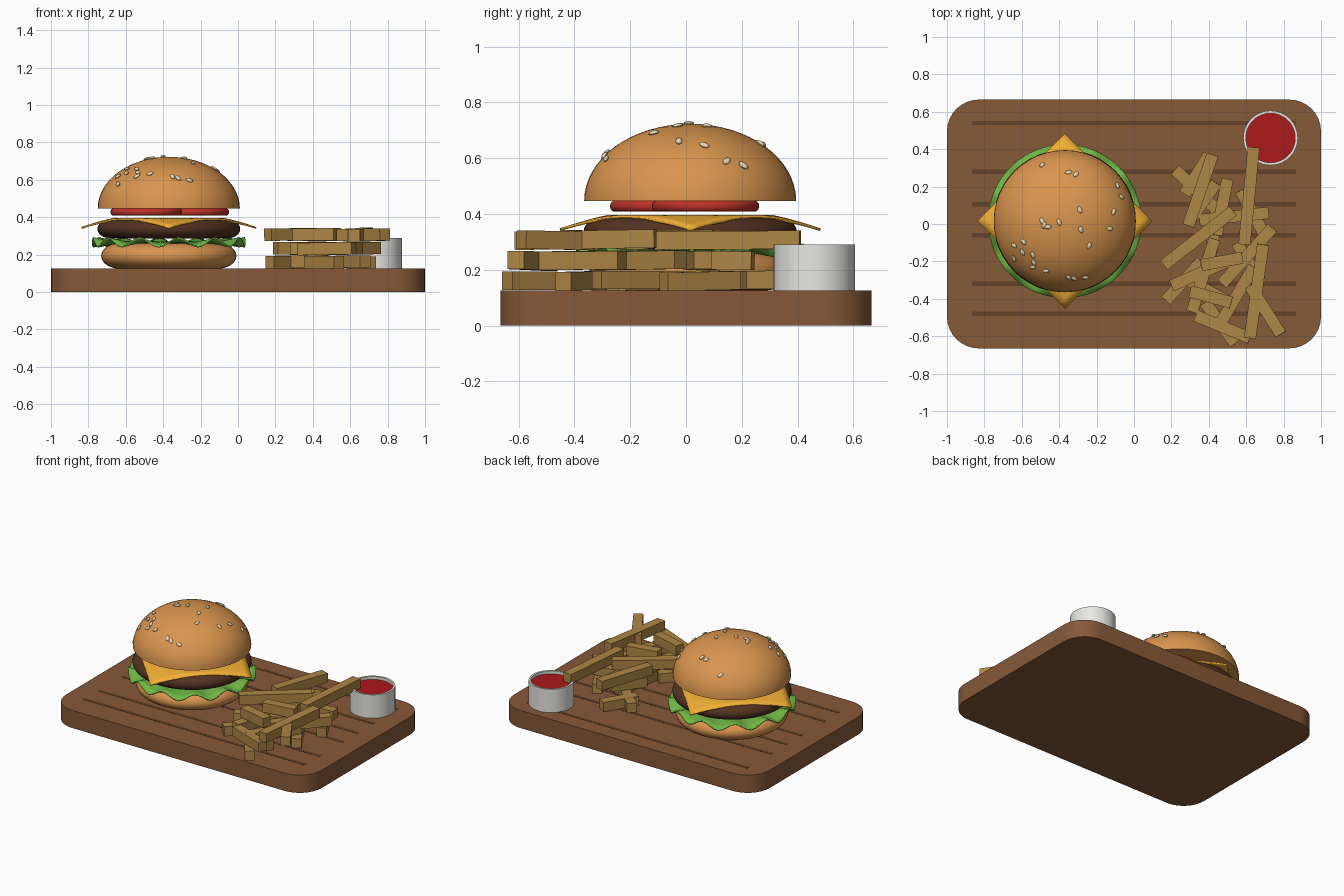
import bpy, bmesh, math, random
from mathutils import Vector, Matrix

if "Cube" in bpy.data.objects:
    bpy.data.objects.remove(bpy.data.objects["Cube"])

random.seed(4)
BX, BY = -0.37, 0.015          # burger axis


def material(name, rgb):
    m = bpy.data.materials.new(name)
    m.diffuse_color = (*rgb, 1)
    m.use_nodes = True
    m.node_tree.nodes["Principled BSDF"].inputs["Base Color"].default_value = m.diffuse_color
    return m


WOOD = material("wood", (0.24, 0.10, 0.04))
GROOVE = material("groove", (0.13, 0.055, 0.025))
BUN = material("bun", (0.70, 0.30, 0.075))
SEED = material("seed", (0.80, 0.68, 0.45))
GREEN = material("lettuce", (0.16, 0.47, 0.06))
MEAT = material("meat", (0.085, 0.032, 0.015))
CHEESE = material("cheese", (0.90, 0.43, 0.035))
TOMATO = material("tomato", (0.50, 0.03, 0.02))
FRY = material("fry", (0.42, 0.24, 0.06))
CUP = material("cup", (0.80, 0.80, 0.77))
SAUCE = material("sauce", (0.42, 0.01, 0.01))


def finish(name, bm, mat, smooth=False):
    bmesh.ops.recalc_face_normals(bm, faces=bm.faces[:])
    me = bpy.data.meshes.new(name)
    bm.to_mesh(me)
    bm.free()
    ob = bpy.data.objects.new(name, me)
    bpy.context.collection.objects.link(ob)
    me.materials.append(mat)
    if smooth:
        bpy.ops.object.select_all(action='DESELECT')
        ob.select_set(True)
        bpy.context.view_layer.objects.active = ob
        bpy.ops.object.shade_smooth_by_angle(angle=math.radians(35))
    return ob


def lathe(name, profile, x, y, mat, n=48):
    """Spin (radius, z) points round a vertical axis; radius 0 closes the end."""
    bm = bmesh.new()
    rings = []
    for r, z in profile:
        if r < 1e-5:
            rings.append([bm.verts.new((x, y, z))] * n)
        else:
            rings.append([bm.verts.new((x + r * math.cos(2 * math.pi * i / n),
                                        y + r * math.sin(2 * math.pi * i / n), z)) for i in range(n)])
    for a, b in zip(rings, rings[1:]):
        for i in range(n):
            j = (i + 1) % n
            bm.faces.new(list(dict.fromkeys((a[i], a[j], b[j], b[i]))))
    return finish(name, bm, mat, True)


def puck(name, r, z0, z1, edge, x, y, mat):
    """Disc with an elliptically rounded rim."""
    h, c = (z1 - z0) / 2, (z0 + z1) / 2
    rim = [(r - edge + edge * math.cos(t), c + h * math.sin(t))
           for t in [math.pi * (k / 12 - 0.5) for k in range(13)]]
    return lathe(name, [(0, z0)] + rim + [(0, z1)], x, y, mat)


def box(name, matrix, mat):
    bm = bmesh.new()
    bmesh.ops.create_cube(bm, size=1, matrix=matrix)
    return finish(name, bm, mat)


# Serving board with rounded corners
bm = bmesh.new()
R, HX, HY = 0.17, 1.0, 0.665
outline = []
for q, (sx, sy) in enumerate([(1, 1), (-1, 1), (-1, -1), (1, -1)]):
    for k in range(9):
        a = math.pi / 2 * (q + k / 8)
        outline.append(bm.verts.new((sx * (HX - R) + R * math.cos(a), sy * (HY - R) + R * math.sin(a), 0)))
base = bm.faces.new(outline)
ext = bmesh.ops.extrude_face_region(bm, geom=[base], use_keep_orig=True)
bmesh.ops.translate(bm, vec=(0, 0, 0.125), verts=[v for v in ext["geom"] if isinstance(v, bmesh.types.BMVert)])
finish("board", bm, WOOD, True)

# Dark grain lines on the board
for i, y in enumerate((0.54, 0.28, 0.105, -0.06, -0.32, -0.48)):
    box(f"board_groove_{i}", Matrix.Translation((0, y, 0.1245)) @ Matrix.Diagonal((1.73, 0.024, 0.004, 1)), GROOVE)

# Bottom bun and patty
puck("bottom_bun", 0.362, 0.125, 0.262, 0.10, BX, BY, BUN)
puck("patty", 0.382, 0.287, 0.388, 0.07, BX, BY, MEAT)

# Lettuce: disc with a wavy rim
bm = bmesh.new()
N, rows = 96, []
for r, amp in ((0.12, 0), (0.30, 0.004), (0.36, 0.014), (0.41, 0.024)):
    rows.append([bm.verts.new((BX + r * math.cos(t), BY + r * math.sin(t), 0.266 + amp * math.sin(12 * t)))
                 for t in [2 * math.pi * i / N for i in range(N)]])
bm.faces.new(rows[0])
for a, b in zip(rows, rows[1:]):
    for i in range(N):
        bm.faces.new((a[i], a[(i + 1) % N], b[(i + 1) % N], b[i]))
lettuce = finish("lettuce", bm, GREEN, True)
mod = lettuce.modifiers.new("thickness", 'SOLIDIFY')
mod.thickness, mod.offset = 0.008, 0

# Cheese: square slice turned 45 degrees, corners drooping
bm = bmesh.new()
bmesh.ops.create_grid(bm, x_segments=16, y_segments=16, size=0.33,
                      matrix=Matrix.Rotation(math.pi / 4, 4, 'Z'))
for v in bm.verts:
    r = v.co.xy.length
    v.co.z = 0.392 - 0.048 * max(0, (r - 0.29) / 0.175) ** 1.2
    v.co.x += BX
    v.co.y += BY
cheese = finish("cheese", bm, CHEESE, True)
mod = cheese.modifiers.new("thickness", 'SOLIDIFY')
mod.thickness, mod.offset = 0.01, 0

# Tomato slices
for i, (x, y) in enumerate(((-0.49, -0.08), (-0.24, 0.07))):
    puck(f"tomato_slice_{i}", 0.192, 0.409, 0.447, 0.015, x, y, TOMATO)

# Top bun dome
BR, BZ, BH = 0.38, 0.447, 0.276
dome = [(BR * math.cos(t), BZ + BH * math.sin(t)) for t in [math.pi / 2 * k / 16 for k in range(16)]]
lathe("top_bun", [(0, BZ)] + dome + [(0, BZ + BH)], BX, BY, BUN)

# Sesame seeds lying on the dome (offsets from the bun axis)
spots = [(-.12, .30), (.02, .26), (.06, .25), (-.12, 0), (-.03, -.005), (-.09, -.03), (.08, .06), (.26, .05),
         (.28, .19), (.30, .13), (.24, -.04), (.085, -.045), (.13, -.13), (-.22, -.11), (-.27, -.13),
         (-.225, -.165), (-.17, -.18), (-.27, -.20), (-.165, -.22), (-.10, -.265), (-.17, -.245),
         (.02, -.30), (.05, -.305), (.11, -.30), (-.11, -.02)]
for i, (dx, dy) in enumerate(spots):
    dz = BH * math.sqrt(1 - (dx * dx + dy * dy) / BR ** 2)
    normal = Vector((dx / BR ** 2, dy / BR ** 2, dz / BH ** 2)).normalized()
    m = (Matrix.Translation(Vector((BX + dx, BY + dy, BZ + dz)) + normal * 0.003)
         @ normal.to_track_quat('Z', 'Y').to_matrix().to_4x4()
         @ Matrix.Rotation(random.uniform(0, math.pi), 4, 'Z') @ Matrix.Diagonal((0.02, 0.012, 0.008, 1)))
    bm = bmesh.new()
    bmesh.ops.create_uvsphere(bm, u_segments=10, v_segments=6, radius=1, matrix=m)
    finish(f"seed_{i}", bm, SEED, True)

# Fries: three loose layers, each fry given by its two ends in plan
layers = [
    [(.17, -.41, .36, -.20), (.22, .29, .47, .05), (.38, -.42, .54, -.64), (.57, .18, .71, -.08),
     (.40, .37, .27, .16), (.29, -.30, .55, -.44), (.45, .12, .40, -.24), (.55, -.10, .68, -.32)],
    [(.20, -.33, .50, -.20), (.50, .24, .44, -.06), (.74, -.02, .47, -.32), (.33, -.49, .62, -.61),
     (.31, -.47, .43, -.08), (.35, .02, .72, .06), (.44, .22, .30, .02), (.45, -.55, .64, -.23)],
    [(.64, .41, .59, -.11), (.42, .37, .29, -.01), (.16, -.22, .53, .07), (.69, -.11, .62, -.61),
     (.62, -.33, .785, -.59), (.36, -.22, .58, -.18), (.30, -.36, .52, -.42)],
]
for k, layer in enumerate(layers):
    for i, (x0, y0, x1, y1) in enumerate(layer):
        length = math.hypot(x1 - x0, y1 - y0)
        m = (Matrix.Translation(((x0 + x1) / 2, (y0 + y1) / 2, 0.159 + 0.073 * k + random.uniform(0, 0.005)))
             @ Matrix.Rotation(math.atan2(y1 - y0, x1 - x0), 4, 'Z')
             @ Matrix.Rotation(random.uniform(-0.02, 0.02), 4, 'Y')
             @ Matrix.Diagonal((length, 0.064, 0.066, 1)))
        box(f"fry_{k}_{i}", m, FRY)

# Sauce cup with its sauce
lathe("sauce_cup", [(0, 0.125), (0.146, 0.125), (0.146, 0.29), (0.132, 0.29), (0.132, 0.14), (0, 0.14)],
      0.73, 0.46, CUP)
lathe("sauce", [(0, 0.14), (0.132, 0.14), (0.132, 0.27), (0, 0.27)], 0.73, 0.46, SAUCE)
